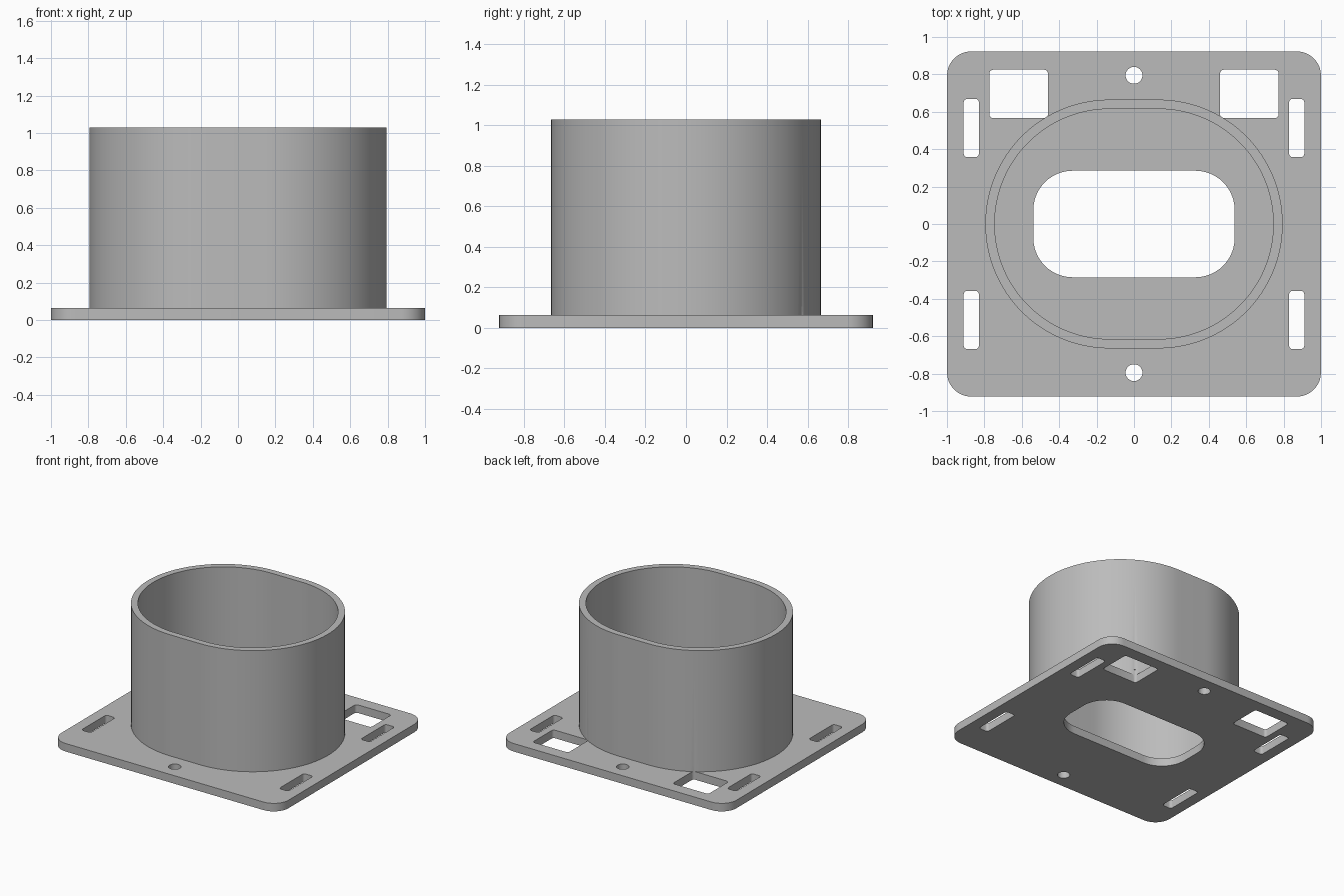
import bpy, bmesh, math

if "Cube" in bpy.data.objects:
    bpy.data.objects.remove(bpy.data.objects["Cube"])

PLATE_TOP, TOP = 0.064, 1.028

grey = bpy.data.materials.new("plain grey")
grey.diffuse_color = (0.5, 0.5, 0.5, 1)
grey.use_nodes = True
grey.node_tree.nodes["Principled BSDF"].inputs["Base Color"].default_value = grey.diffuse_color


def rounded_prism(name, cx, cy, hx, hy, r, z0, z1, steps=8):
    """Rounded rectangle, centre and half sizes given, extruded from z0 to z1."""
    pts = []
    for k, (sx, sy) in enumerate([(1, 1), (-1, 1), (-1, -1), (1, -1)]):
        for i in range(steps + 1):
            a = math.pi / 2 * (k + i / steps)
            pts.append((cx + sx * (hx - r) + r * math.cos(a),
                        cy + sy * (hy - r) + r * math.sin(a), z0))
    bm = bmesh.new()
    face = bm.faces.new([bm.verts.new(p) for p in pts])
    ext = bmesh.ops.extrude_face_region(bm, geom=[face])
    for v in ext["geom"]:
        if isinstance(v, bmesh.types.BMVert):
            v.co.z = z1
    bmesh.ops.remove_doubles(bm, verts=bm.verts, dist=1e-5)
    bmesh.ops.recalc_face_normals(bm, faces=bm.faces)
    mesh = bpy.data.meshes.new(name)
    bm.to_mesh(mesh)
    bm.free()
    mesh.materials.append(grey)
    ob = bpy.data.objects.new(name, mesh)
    bpy.context.collection.objects.link(ob)
    return ob


def combine(target, tool, operation):
    """Apply a boolean and remove the tool object."""
    mod = target.modifiers.new("boolean", 'BOOLEAN')
    mod.operation, mod.solver, mod.object = operation, 'EXACT', tool
    tool.hide_render = True
    bpy.context.view_layer.objects.active = target
    bpy.ops.object.modifier_apply(modifier=mod.name)
    bpy.data.objects.remove(tool)


# base plate with the oval sleeve standing on it
body = rounded_prism("flanged_sleeve", 0, 0, 1.0, 0.923, 0.13, 0, PLATE_TOP)
combine(body, rounded_prism("sleeve", 0, 0, 0.795, 0.665, 0.6649, 0.03, TOP, 32), 'UNION')
combine(body, rounded_prism("cavity", 0, 0, 0.745, 0.615, 0.6149, PLATE_TOP, 1.2, 32), 'DIFFERENCE')

# central opening in the floor
combine(body, rounded_prism("floor_opening", 0, 0, 0.538, 0.285, 0.21, -0.1, 0.3, 12), 'DIFFERENCE')

for s in (-1, 1):
    # square windows at the back, nicking the foot of the sleeve
    combine(body, rounded_prism("window", s * 0.6165, 0.6955, 0.1565, 0.1295, 0.02, -0.1, 0.105, 4), 'DIFFERENCE')
    # screw holes front and back
    combine(body, rounded_prism("screw_hole", 0, s * 0.795, 0.045, 0.045, 0.0449, -0.1, 0.2), 'DIFFERENCE')
    # strap slots near the sides
    for t in (-1, 1):
        combine(body, rounded_prism("strap_slot", s * 0.87, t * 0.513, 0.041, 0.156, 0.02, -0.1, 0.2, 4), 'DIFFERENCE')

# smooth shading with crisp edges
bpy.ops.object.select_all(action='DESELECT')
body.select_set(True)
bpy.context.view_layer.objects.active = body
bpy.ops.object.shade_smooth_by_angle(angle=math.radians(30))
